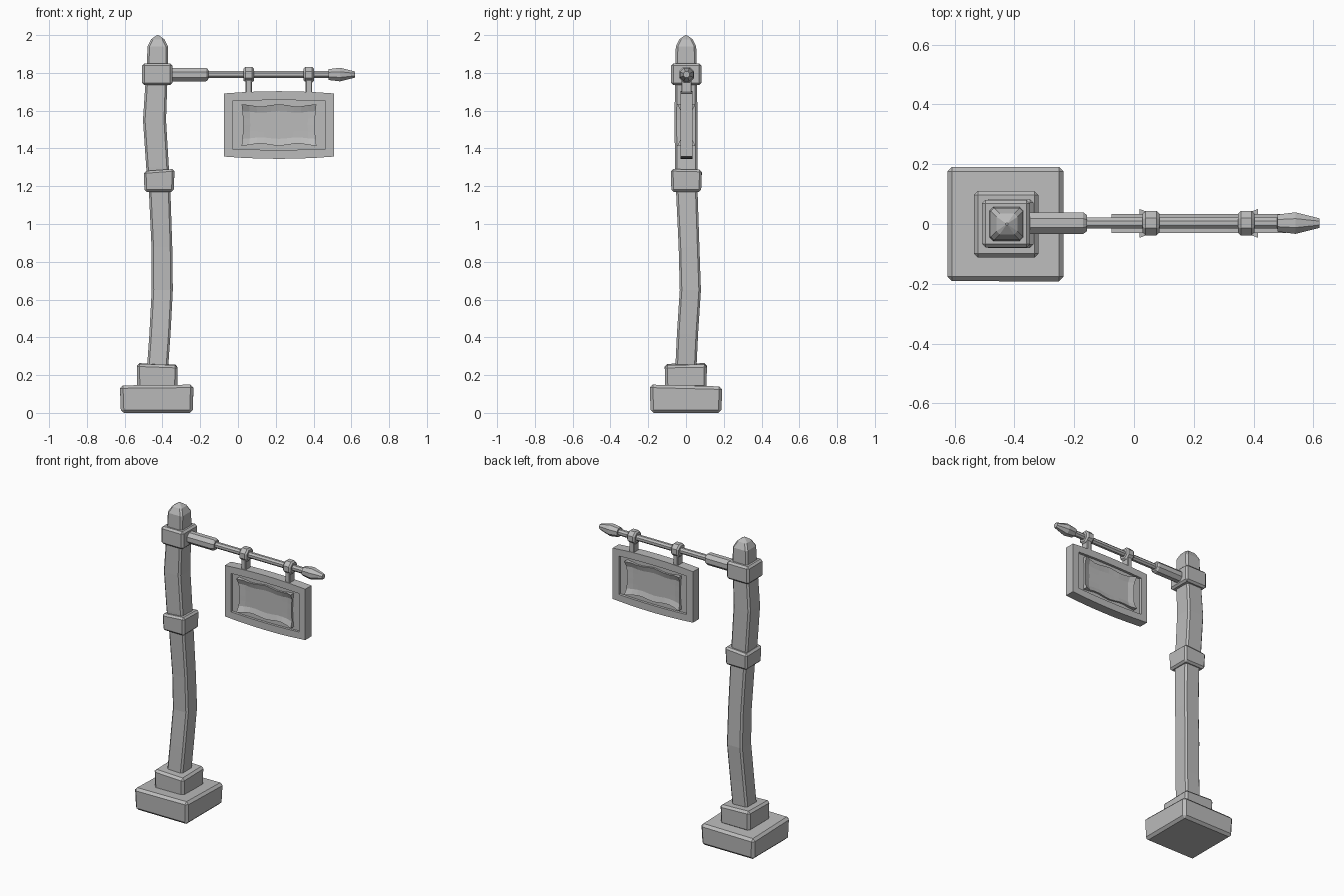
import bpy, bmesh
from mathutils import Vector
from math import cos, sin, pi

cube = bpy.data.objects.get("Cube")
if cube:
    bpy.data.objects.remove(cube, do_unlink=True)

grey = bpy.data.materials.new("plain_grey")
grey.use_nodes = True
COLOUR = (0.5, 0.5, 0.5, 1)
grey.diffuse_color = COLOUR
grey.node_tree.nodes["Principled BSDF"].inputs["Base Color"].default_value = COLOUR


def finish(name, bm, bevel=0):
    bmesh.ops.recalc_face_normals(bm, faces=bm.faces)
    mesh = bpy.data.meshes.new(name)
    bm.to_mesh(mesh)
    bm.free()
    mesh.materials.append(grey)
    ob = bpy.data.objects.new(name, mesh)
    bpy.context.collection.objects.link(ob)
    if bevel:
        mod = ob.modifiers.new("worn_edges", 'BEVEL')
        mod.width = bevel
        mod.segments = 1
    return ob


def loft(name, rings):
    """Skin a list of equal rings and cap both ends."""
    bm = bmesh.new()
    loops = [[bm.verts.new(p) for p in ring] for ring in rings]
    for a, b in zip(loops, loops[1:]):
        for i in range(len(a)):
            j = (i + 1) % len(a)
            bm.faces.new((a[i], a[j], b[j], b[i]))
    bm.faces.new(loops[0])
    bm.faces.new(loops[-1])
    return finish(name, bm)


def block(name, lo, hi, bevel, taper=0, tilt_x=0, tilt_y=0):
    """Bevelled box; the top widens by taper and its height tilts."""
    bm = bmesh.new()
    bmesh.ops.create_cube(bm, size=2)
    lo, hi = Vector(lo), Vector(hi)
    mid, half = (lo + hi) / 2, (hi - lo) / 2
    for v in bm.verts:
        sx, sy, sz = v.co
        v.co = mid + Vector((sx * half.x, sy * half.y, sz * half.z))
        if sz > 0:
            v.co += Vector((sx * taper, sy * taper, sx * tilt_x + sy * tilt_y))
    return finish(name, bm, bevel)


def post_ring(x, y, z, half, cut):
    s = half - cut
    return [(x + a, y + b, z) for a, b in
            ((half, -s), (half, s), (s, half), (-s, half),
             (-half, s), (-half, -s), (-s, -half), (s, -half))]


def arm_ring(x, r):
    y0, z0 = 0.003, 1.791
    return [(x, y0 + r * cos(pi * (k + 0.5) / 4), z0 + r * sin(pi * (k + 0.5) / 4))
            for k in range(8)]


# Stepped stone foot
block("base_slab", (-0.62, -0.187, 0), (-0.24, 0.187, 0.143), 0.016, 0.005, 0.002, -0.005)
block("base_step", (-0.533, -0.11, 0.13), (-0.322, 0.108, 0.258), 0.014, 0.003, -0.004, 0.002)

# Crooked wooden post with a pointed top
POST = ((-0.425, 0, 0.25, 0.056), (-0.413, 0.008, 0.42, 0.056), (-0.401, 0.023, 0.65, 0.056),
        (-0.403, 0.016, 0.88, 0.055), (-0.415, 0.004, 1.18, 0.057), (-0.426, 0.002, 1.3, 0.06),
        (-0.442, 0, 1.55, 0.061), (-0.432, 0, 1.75, 0.058), (-0.426, 0, 1.86, 0.056),
        (-0.425, 0, 1.94, 0.054), (-0.425, 0, 1.978, 0.035))
rings = [post_ring(x, y, z, h, 0.011) for x, y, z, h in POST]
rings.append(post_ring(-0.425, 0, 2.0, 0.004, 0.001))
loft("post", rings)

# Collars around the post
block("middle_collar", (-0.495, -0.077, 1.17), (-0.34, 0.08, 1.284), 0.012, 0.004, 0.006, -0.002)
block("upper_collar", (-0.508, -0.079, 1.735), (-0.347, 0.081, 1.85), 0.012)

# Horizontal arm: sleeve, rod and pointed tip
ARM = ((-0.4, 0.039), (-0.17, 0.039), (-0.158, 0.03), (-0.157, 0.02), (0.479, 0.02),
       (0.48, 0.031), (0.54, 0.039), (0.61, 0.02), (0.62, 0.017))
loft("arm", [arm_ring(x, r) for x, r in ARM])

# Hanging rings and straps
for side, x in (("right", 0.057), ("left", 0.375)):
    loft(side + "_hanger_ring", [arm_ring(x + dx, r) for dx, r in
                                 ((-0.028, 0.034), (-0.018, 0.044), (0.018, 0.044), (0.028, 0.034))])
    block(side + "_hanger_strap", (x - 0.017, -0.025, 1.675), (x + 0.017, 0.03, 1.765), 0.004)

# Sign frame: slightly arched border around an opening
CX, CZ, COLS = 0.217, 1.524, 6


def outline(half_w, half_h, arch):
    xs = [-1 + 2 * i / COLS for i in range(COLS + 1)]
    edge = [(half_w * u, half_h + arch * (1 - u * u)) for u in xs]
    return edge + [(-a, -b) for a, b in edge]


def place(points, y):
    return [(CX + a, y, CZ + b) for a, b in points]


outer, inner = outline(0.292, 0.167, 0.012), outline(0.246, 0.126, 0.006)
bm = bmesh.new()
loops = [[bm.verts.new(p) for p in place(pts, y)]
         for pts, y in ((outer, -0.03), (inner, -0.03), (inner, 0.034), (outer, 0.034))]
for k in range(4):
    a, b = loops[k], loops[(k + 1) % 4]
    for i in range(len(a)):
        j = (i + 1) % len(a)
        bm.faces.new((a[i], a[j], b[j], b[i]))
finish("sign_frame", bm)
loft("sign_back_panel", [place(inner, -0.014), place(inner, 0.018)])

# Curled plaque on each face of the sign, dished in the middle
NX, NZ = 10, 6
for name, s in (("front_plaque", -1), ("back_plaque", 1)):
    bm = bmesh.new()
    grid = []
    for j in range(NZ + 1):
        v = -1 + 2 * j / NZ
        row = []
        for i in range(NX + 1):
            u = -1 + 2 * i / NX
            rim = abs(v) == 1 or abs(u) == 1
            depth = 0.018 + (0.01 if rim else 0) + 0.02 * u ** 6 * v ** 6
            wave = 0.006 * cos(2 * pi * u) * v
            row.append(bm.verts.new((CX + u * (0.19 + 0.008 * v * v), 0.002 + s * depth,
                                     CZ + 0.104 * v + wave)))
        grid.append(row)
    for j in range(NZ):
        for i in range(NX):
            bm.faces.new((grid[j][i], grid[j][i + 1], grid[j + 1][i + 1], grid[j + 1][i]))
    # Side walls down into the panel
    border = [e for e in bm.edges if e.is_boundary]
    new = bmesh.ops.extrude_edge_only(bm, edges=border)["geom"]
    for vert in new:
        if isinstance(vert, bmesh.types.BMVert):
            vert.co.y = 0.002
    bmesh.ops.holes_fill(bm, edges=[e for e in bm.edges if e.is_boundary], sides=0)
    finish(name, bm)
